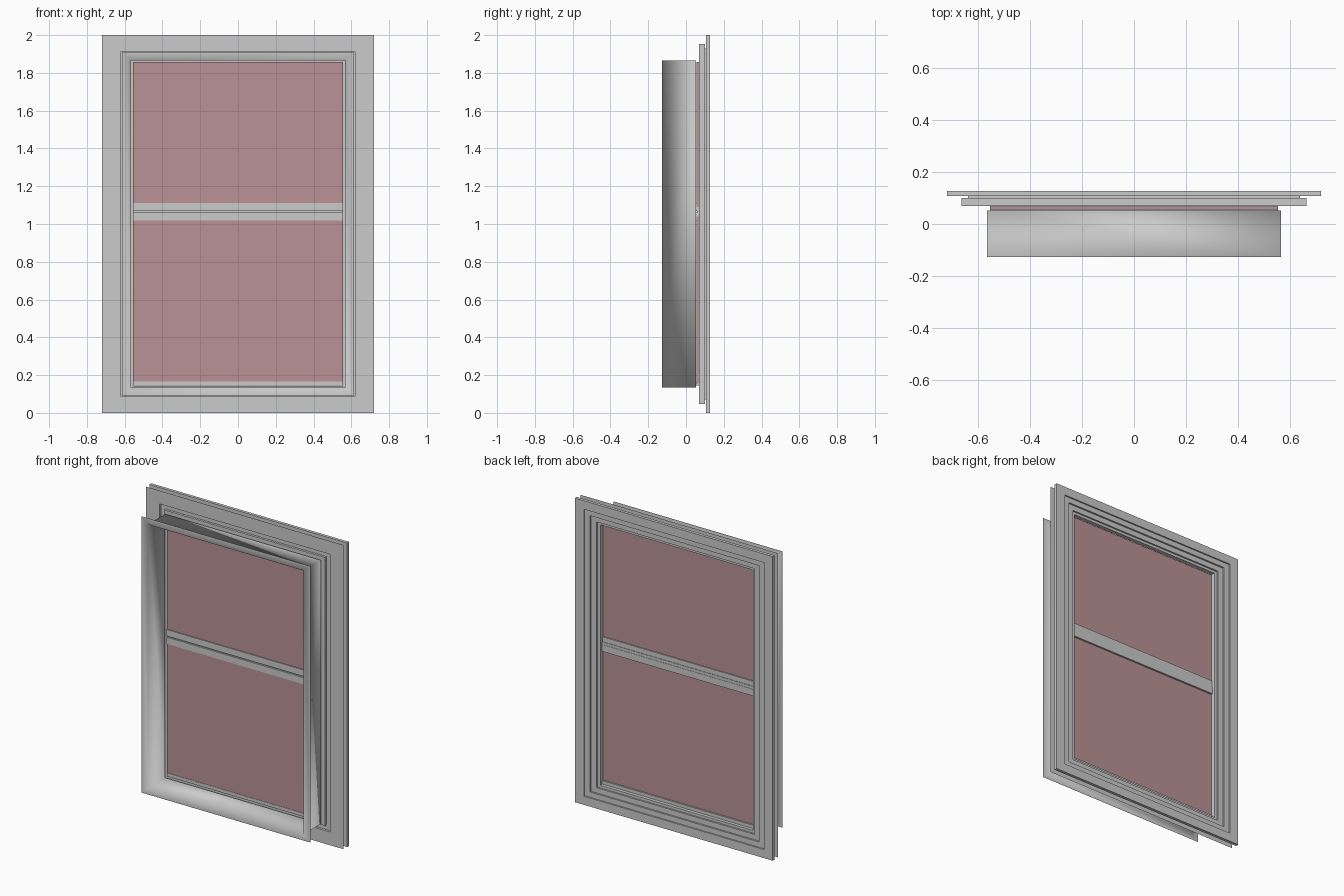
import bpy, bmesh

cube = bpy.data.objects.get("Cube")
if cube:
    bpy.data.objects.remove(cube, do_unlink=True)


def material(name, rgb):
    m = bpy.data.materials.new(name)
    m.use_nodes = True
    m.diffuse_color = (*rgb, 1)
    m.node_tree.nodes["Principled BSDF"].inputs["Base Color"].default_value = (*rgb, 1)
    return m


GREY = material("frame grey", (0.6, 0.6, 0.6))
ROSE = material("rose glass", (0.49, 0.29, 0.30))


def finish(bm, name, mat, smooth=False):
    bmesh.ops.recalc_face_normals(bm, faces=bm.faces)
    for f in bm.faces:
        f.smooth = smooth
    me = bpy.data.meshes.new(name)
    bm.to_mesh(me)
    bm.free()
    me.materials.append(mat)
    ob = bpy.data.objects.new(name, me)
    bpy.context.collection.objects.link(ob)
    return ob


def ring(name, profile, closed=False, smooth=False):
    """Sweep a (half width, depth) profile around the window rectangle."""
    bm = bmesh.new()
    loops = []
    for w, y in profile:
        h = 1 - 0.87 * (0.72 - w)
        loops.append([bm.verts.new((sx * w, y, 1 + sz * h))
                      for sx, sz in ((-1, -1), (1, -1), (1, 1), (-1, 1))])
    pairs = list(zip(loops, loops[1:]))
    if closed:
        pairs.append((loops[-1], loops[0]))
    for a, b in pairs:
        for i in range(4):
            j = (i + 1) % 4
            bm.faces.new((a[i], a[j], b[j], b[i]))
    return finish(bm, name, GREY, smooth)


def bar(name, half, y0, y1, z0, z1, mat):
    bm = bmesh.new()
    bmesh.ops.create_cube(bm, size=1)
    for v in bm.verts:
        v.co = (v.co.x * 2 * half,
                y0 + (v.co.y + 0.5) * (y1 - y0),
                z0 + (v.co.z + 0.5) * (z1 - z0))
    return finish(bm, name, mat)


# Front lining: thin tube with a thin outward flange
ring("front_lining", [(0.615, -0.127), (0.567, -0.127), (0.567, 0.053)], smooth=True)

# Stepped casing behind it, with a grooved front and stepped back
ring("casing", [
    (0.665, 0.07), (0.665, 0.1), (0.64, 0.1), (0.64, 0.107),
    (0.72, 0.107), (0.72, 0.127), (0.655, 0.127), (0.655, 0.118),
    (0.615, 0.118), (0.615, 0.107), (0.575, 0.107), (0.575, 0.097),
    (0.555, 0.097), (0.555, 0.07), (0.585, 0.07), (0.585, 0.085),
    (0.62, 0.085), (0.62, 0.07)], closed=True)

# Thin nailing fin around the casing
ring("casing_fin", [(0.72, 0.07), (0.665, 0.07)])

# Glass panes
bar("upper_glass", 0.556, 0.056, 0.068, 1.09, 1.857, ROSE)
bar("lower_glass", 0.556, 0.056, 0.068, 0.155, 1.04, ROSE)

# Meeting rails and bottom rail
bar("upper_meeting_rail", 0.556, 0.05, 0.075, 1.07, 1.112, GREY)
bar("meeting_rail_core", 0.556, 0.058, 0.078, 1.05, 1.08, GREY)
bar("lower_meeting_rail", 0.556, 0.05, 0.08, 1.018, 1.062, GREY)
bar("bottom_rail", 0.556, 0.054, 0.078, 0.145, 0.167, GREY)
